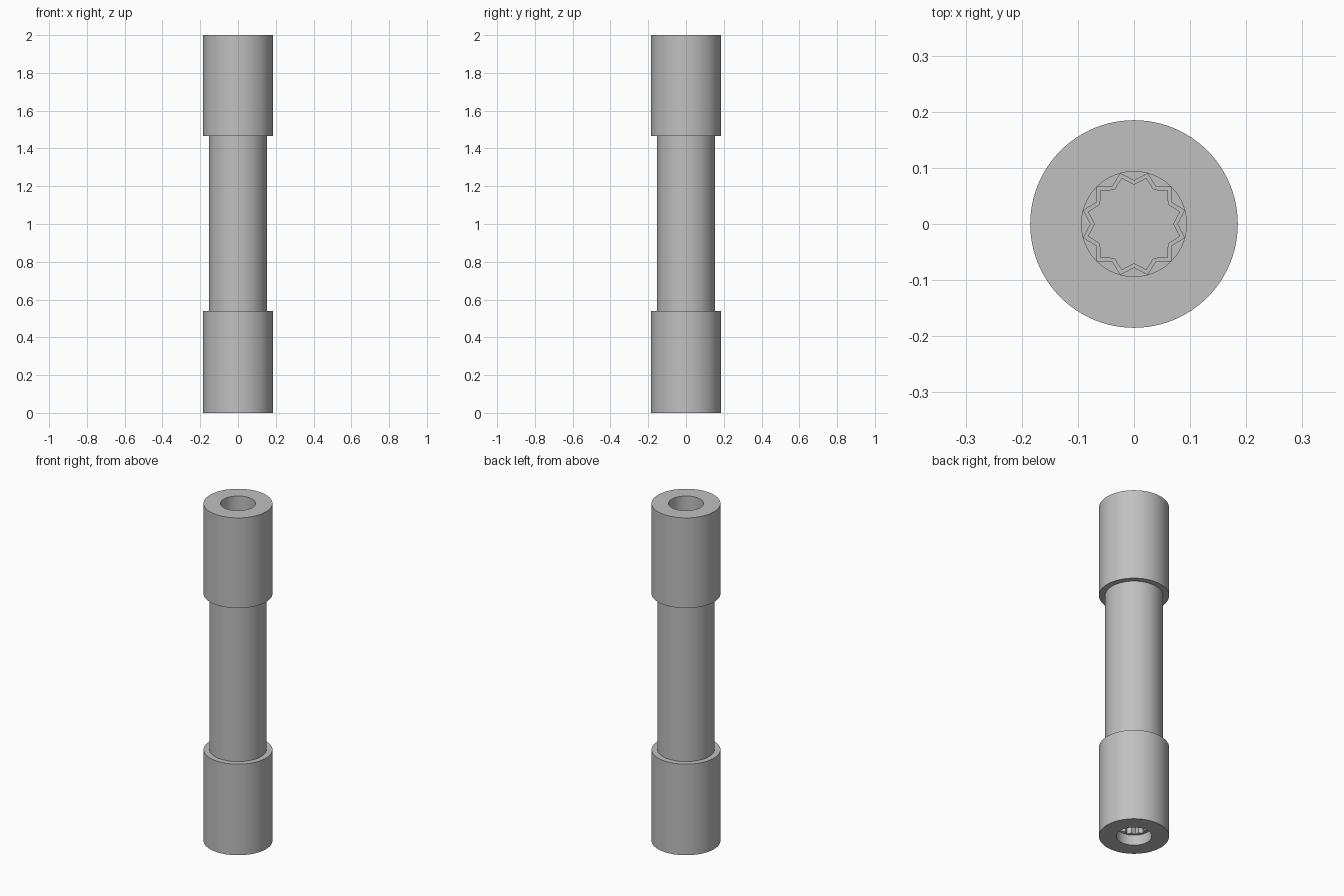
import bpy
import bmesh
from math import cos, sin, pi, radians

SIDES = 96
OUTER, SHAFT, BORE = 0.185, 0.153, 0.0935
LOW_STEP, HIGH_STEP, TOP = 0.54, 1.465, 2.0

cube = bpy.data.objects.get("Cube")
if cube:
    bpy.data.objects.remove(cube)

steel = bpy.data.materials.new("grey steel")
steel.use_nodes = True
GREY = (0.53, 0.53, 0.53, 1)
steel.diffuse_color = GREY
steel.node_tree.nodes["Principled BSDF"].inputs["Base Color"].default_value = GREY


def circle(r, z):
    return [(r * cos(2 * pi * i / SIDES), r * sin(2 * pi * i / SIDES), z)
            for i in range(SIDES)]


def star(r, z):
    """Twelve-point outline, with valleys on the axes."""
    corners = []
    for k in range(24):
        radius = r if k % 2 else r * 0.83
        corners.append((radius * cos(k * pi / 12), radius * sin(k * pi / 12)))
    per_edge = SIDES // 24
    points = []
    for k in range(24):
        (ax, ay), (bx, by) = corners[k], corners[(k + 1) % 24]
        for j in range(per_edge):
            t = j / per_edge
            points.append((ax + (bx - ax) * t, ay + (by - ay) * t, z))
    return points


def loft(name, rings, cap_first=False, cap_last=False):
    """Skin a list of rings, running down the outer wall."""
    bm = bmesh.new()
    loops = [[bm.verts.new(p) for p in ring] for ring in rings]
    for a, b in zip(loops, loops[1:]):
        for i in range(SIDES):
            j = (i + 1) % SIDES
            bm.faces.new((b[i], b[j], a[j], a[i]))
    if cap_first:
        bm.faces.new(loops[0])
    if cap_last:
        bm.faces.new(loops[-1][::-1])
    mesh = bpy.data.meshes.new(name)
    bm.to_mesh(mesh)
    bm.free()
    mesh.materials.append(steel)
    obj = bpy.data.objects.new(name, mesh)
    bpy.context.collection.objects.link(obj)
    bpy.ops.object.select_all(action="DESELECT")
    obj.select_set(True)
    bpy.context.view_layer.objects.active = obj
    bpy.ops.object.shade_smooth_by_angle(angle=radians(25))


# Upper socket: stepped star recess, round bore, outer wall, underside
loft("upper_socket", [
    star(0.084, TOP - 0.5), star(0.084, TOP - 0.4),
    star(0.093, TOP - 0.4), star(0.093, TOP - 0.16),
    circle(BORE, TOP - 0.16), circle(BORE, TOP),
    circle(OUTER, TOP), circle(OUTER, HIGH_STEP), circle(SHAFT, HIGH_STEP),
], cap_first=True)

# Narrow shaft between the sockets
loft("shaft", [circle(SHAFT, HIGH_STEP), circle(SHAFT, LOW_STEP)])

# Lower socket: shoulder, outer wall, round bore, star recess
loft("lower_socket", [
    circle(SHAFT, LOW_STEP), circle(OUTER, LOW_STEP), circle(OUTER, 0),
    circle(BORE, 0), circle(BORE, 0.06),
    star(0.085, 0.06), star(0.085, 0.4),
], cap_last=True)
